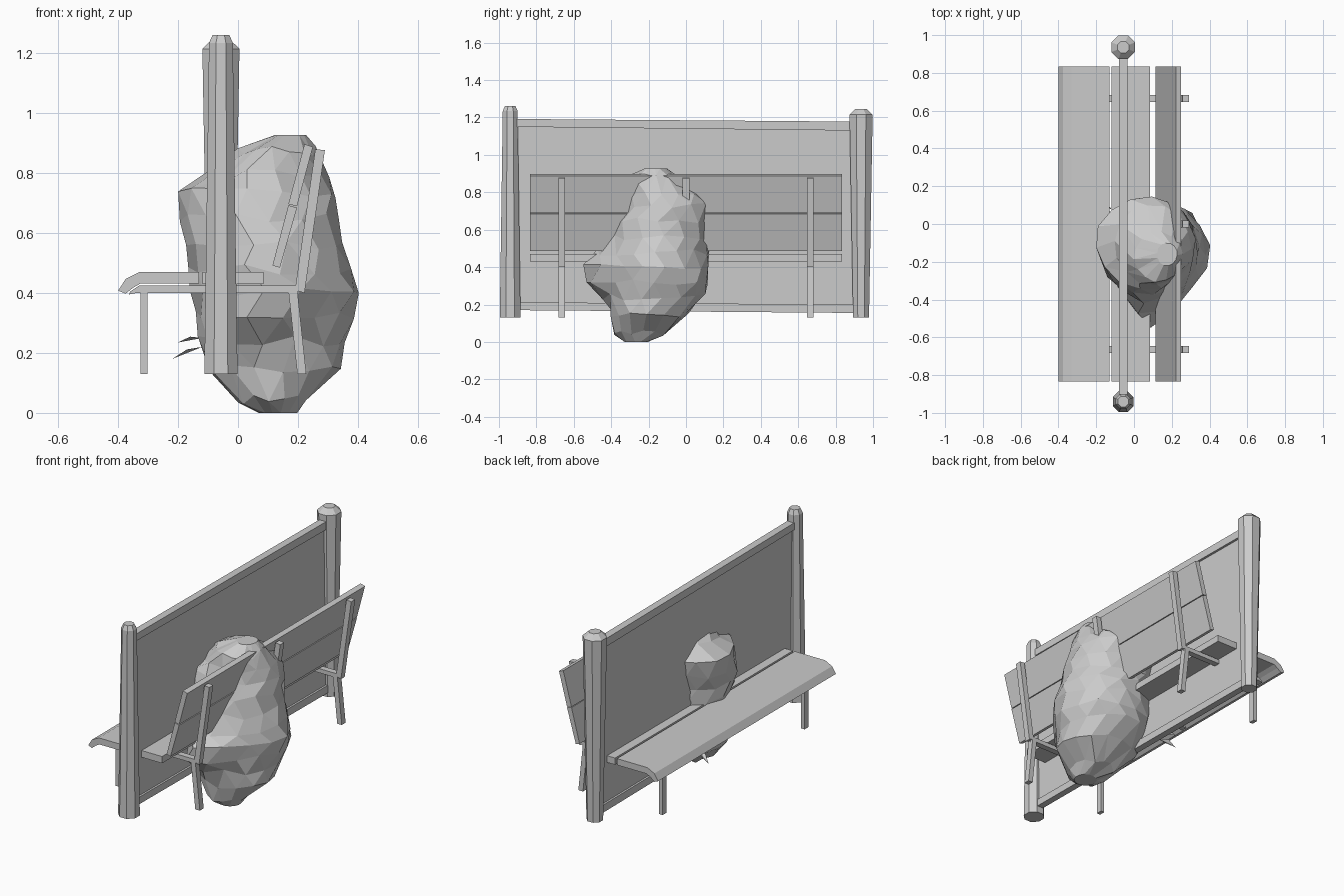
import bpy, bmesh, math, random

if "Cube" in bpy.data.objects:
    bpy.data.objects.remove(bpy.data.objects["Cube"])
random.seed(4)


def make(name, verts, faces):
    me = bpy.data.meshes.new(name)
    me.from_pydata(verts, [], faces)
    bm = bmesh.new()
    bm.from_mesh(me)
    bmesh.ops.recalc_face_normals(bm, faces=bm.faces)
    bm.to_mesh(me)
    bm.free()
    ob = bpy.data.objects.new(name, me)
    bpy.context.collection.objects.link(ob)
    return ob


def extrude_y(name, profile, y0, y1):
    """Solid from an (x, z) outline stretched along y."""
    n = len(profile)
    verts = [(x, y, z) for y in (y0, y1) for x, z in profile]
    faces = [(i, (i + 1) % n, n + (i + 1) % n, n + i) for i in range(n)]
    return make(name, verts, faces + [tuple(range(n)), tuple(range(n, 2 * n))])


def loft(name, rings):
    """Solid skinned over equal-length rings of points."""
    n = len(rings[0])
    verts = [p for r in rings for p in r]
    faces = [(k * n + i, k * n + (i + 1) % n, (k + 1) * n + (i + 1) % n, (k + 1) * n + i)
             for k in range(len(rings) - 1) for i in range(n)]
    last = (len(rings) - 1) * n
    return make(name, verts, faces + [tuple(range(n)), tuple(range(last, last + n))])


def rect(x0, x1, z0, z1):
    return [(x0, z0), (x1, z0), (x1, z1), (x0, z1)]


# Bench planks
L = 0.833
extrude_y("seat_front_plank", [(-.40, .408), (-.375, .447), (-.33, .47), (-.13, .47),
                               (-.13, .432), (-.325, .432), (-.35, .418), (-.375, .398)], -L, L)
extrude_y("seat_rear_plank", rect(-.118, .085, .43, .47), -L, L)
extrude_y("back_lower_plank", [(.115, .492), (.14, .485), (.197, .685), (.168, .693)], -L, L)
extrude_y("back_upper_plank", [(.168, .697), (.197, .69), (.25, .888), (.222, .897)], -L, L)

# Bench frames
for label, y in (("near", -.665), ("middle", 0), ("far", .665)):
    a, b = y - .018, y + .018
    extrude_y(label + "_back_strut", [(.19, .41), (.222, .40), (.29, .877), (.258, .88)], a, b)
    extrude_y(label + "_seat_bar", [(-.365, .395), (-.34, .40), (.20, .40), (.20, .425),
                                    (-.33, .425), (-.36, .405)], a, b)
    if y:
        extrude_y(label + "_front_leg", rect(-.325, -.302, .13, .402), a, b)
        extrude_y(label + "_rear_leg", [(.198, .13), (.228, .13), (.197, .42), (.167, .42)], a, b)

# Fence posts: tapered octagons with chamfered caps
PX = -.057


def post(name, y, levels):
    loft(name, [[(PX + r * math.cos(math.radians(22.5 + 45 * i)),
                  y + r * math.sin(math.radians(22.5 + 45 * i)), z) for i in range(8)]
                for r, z in levels])


post("near_post", -.94, [(.06, .13), (.043, 1.235), (.03, 1.262)])
post("far_post", .936, [(.046, .13), (.067, 1.215), (.034, 1.245)])

# Fence panel and its slightly sagging rails


def beam(name, x0, x1, z_near, z_far):
    verts = [(x, y, z) for y, zs in ((-.91, z_near), (.90, z_far)) for z in zs for x in (x0, x1)]
    make(name, verts, [(0, 1, 3, 2), (4, 5, 7, 6), (0, 1, 5, 4), (2, 3, 7, 6), (0, 2, 6, 4), (1, 3, 7, 5)])


beam("fence_panel", PX - .008, PX + .008, (.19, 1.16), (.17, 1.15))
beam("fence_top_rail", PX - .022, PX + .022, (1.15, 1.192), (1.13, 1.178))
beam("fence_bottom_rail", PX - .02, PX + .02, (.17, .212), (.155, .20))

# Boulder: faceted loft of jittered ovals with a spur toward the front
# each level: z, x range, y range, spur length
levels = [(0, .07, .20, -.33, -.20, 0), (.045, 0, .235, -.385, -.10, 0),
          (.15, -.10, .345, -.40, .02, 0), (.24, -.14, .365, -.41, .10, .04),
          (.32, -.15, .385, -.42, .13, .14), (.40, -.155, .40, -.41, .13, .15),
          (.48, -.16, .375, -.40, .12, .10), (.56, -.175, .345, -.40, .11, .02),
          (.65, -.19, .335, -.385, .135, 0), (.735, -.20, .325, -.35, .15, 0),
          (.80, -.11, .305, -.32, .10, 0), (.875, 0, .26, -.305, -.04, 0),
          (.927, .12, .23, -.22, -.10, 0)]
rings = []
N = 14
for k, (z, x0, x1, y0, y1, spur) in enumerate(levels):
    ring = []
    for i in range(N):
        t = 2 * math.pi * i / N + (.1 if k % 2 else -.1)
        s = random.uniform(.95, 1.03)
        c, d = math.cos(t), math.sin(t)
        push = spur * math.exp(-((math.degrees(t) - 262) / 26) ** 2)
        dz = 0 if k in (0, len(levels) - 1) else random.uniform(-.018, .018)
        # slight shear: right side leans back, as in the plan outline
        ring.append(((x0 + x1) / 2 + (x1 - x0) / 2 * s * c,
                     (y0 + y1) / 2 + (y1 - y0) / 2 * s * d - push, z + dz))
    rings.append(ring)
rock = loft("boulder", rings)
bm = bmesh.new()
bm.from_mesh(rock.data)
bmesh.ops.triangulate(bm, faces=[f for f in bm.faces if random.random() < .6])
bm.to_mesh(rock.data)
bm.free()

# Small leaf blades low on the far left of the boulder
for i, (tip, base) in enumerate((((-.22, .10, .18), (-.12, .06, .22)),
                                 ((-.20, .13, .235), (-.12, .08, .25)))):
    mid = [(p + q) / 2 for p, q in zip(tip, base)]
    make("leaf_%d" % (i + 1), [tip, (mid[0], mid[1] - .02, mid[2] + .012), base,
                               (mid[0], mid[1] + .02, mid[2] + .012)], [(0, 1, 2), (0, 2, 3)])
